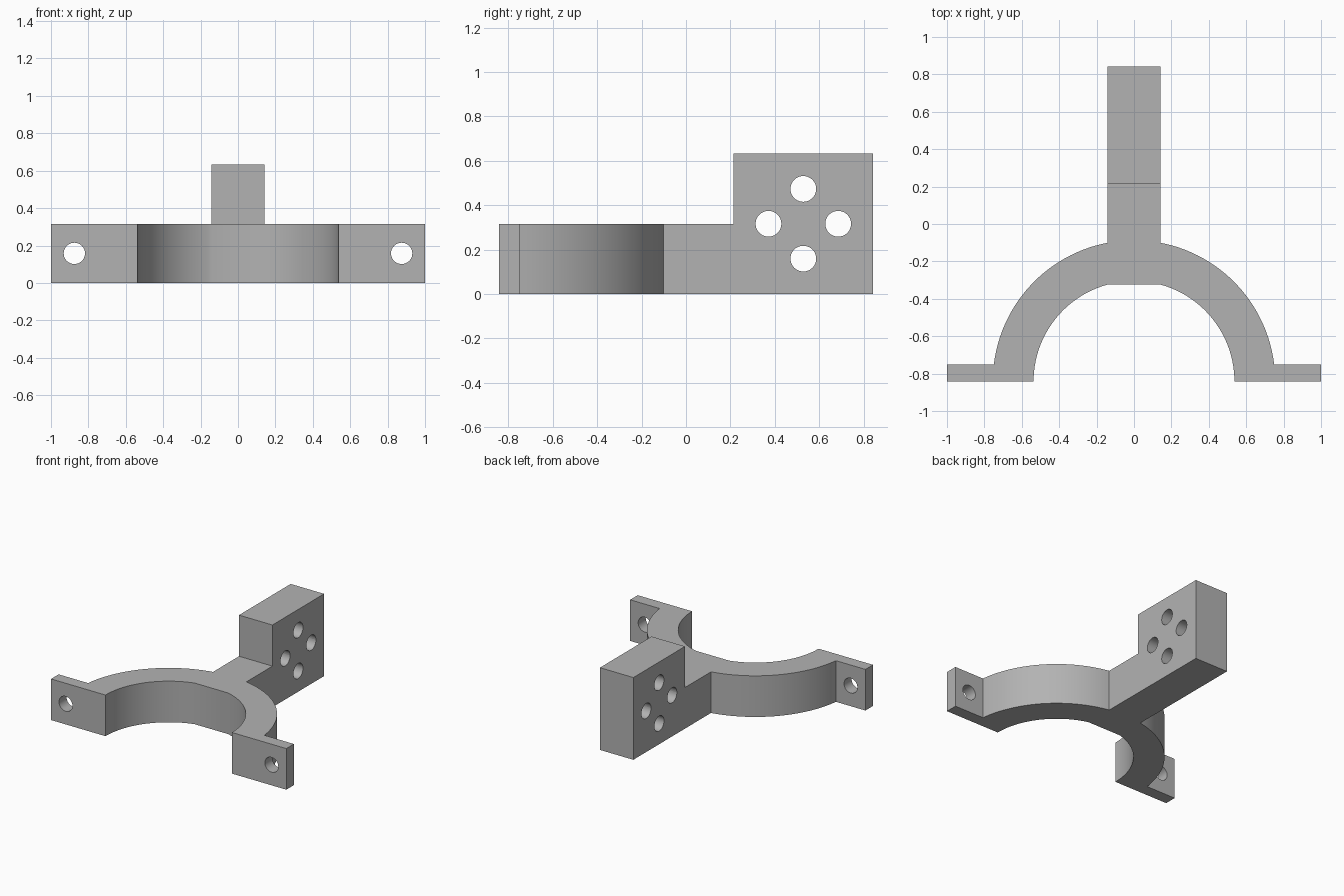
import bpy, bmesh
from math import asin, sin, cos, pi, radians
from mathutils import Matrix, Vector

cube = bpy.data.objects.get("Cube")
if cube:
    bpy.data.objects.remove(cube)

FRONT, BACK = -0.842, 0.842      # y extent, the arch is centred on the front plane
OUTER, INNER = 0.755, 0.537      # arch radii
STEM = 0.142                     # half width of the stem
EAR_BACK = -0.75
STEP = 0.215                     # y where the raised block starts
LOW, HIGH = 0.316, 0.632         # heights of arch and block

grey = bpy.data.materials.new("plain grey")
grey.use_nodes = True
grey.diffuse_color = (0.45, 0.45, 0.45, 1)
grey.node_tree.nodes["Principled BSDF"].inputs["Base Color"].default_value = grey.diffuse_color


def add_object(name, bm):
    bmesh.ops.recalc_face_normals(bm, faces=bm.faces[:])
    mesh = bpy.data.meshes.new(name)
    bm.to_mesh(mesh)
    bm.free()
    mesh.materials.append(grey)
    obj = bpy.data.objects.new(name, mesh)
    bpy.context.collection.objects.link(obj)
    return obj


def arc(radius, start, end, steps=32):
    angles = [start + (end - start) * i / steps for i in range(steps + 1)]
    return [(radius * cos(a), FRONT + radius * sin(a)) for a in angles]


# Right-hand half outline: flat crown, inner arc, ear, outer arc, stem
half = arc(INNER, pi / 2 - asin(STEM / INNER), 0)
half += [(1, FRONT), (1, EAR_BACK)]
half += arc(OUTER, asin((EAR_BACK - FRONT) / OUTER), pi / 2 - asin(STEM / OUTER))
half += [(STEM, BACK)]
outline = half + [(-x, y) for x, y in reversed(half)]

# Clamp body: extruded outline
bm = bmesh.new()
base = bm.faces.new([bm.verts.new((x, y, 0)) for x, y in outline])
top = bmesh.ops.extrude_face_region(bm, geom=[base], use_keep_orig=True)
bmesh.ops.translate(bm, vec=(0, 0, LOW), verts=[v for v in top["geom"] if isinstance(v, bmesh.types.BMVert)])

# Raised block: pull up the rear of the stem
bmesh.ops.bisect_plane(bm, geom=bm.verts[:] + bm.edges[:] + bm.faces[:],
                       plane_co=(0, STEP, 0), plane_no=(0, 1, 0))
rear = [f for f in bm.faces if f.calc_center_median().y > STEP
        and all(v.co.z > LOW - 0.01 for v in f.verts)]
raised = bmesh.ops.extrude_face_region(bm, geom=rear)
bmesh.ops.translate(bm, vec=(0, 0, HIGH - LOW), verts=[v for v in raised["geom"] if isinstance(v, bmesh.types.BMVert)])
body = add_object("clamp_bracket", bm)

# Drill cutters: a diamond of four through the block, one through each ear
bm = bmesh.new()


def drill(center, axis, radius, depth):
    turn = Vector((0, 0, 1)).rotation_difference(Vector(axis)).to_matrix().to_4x4()
    bmesh.ops.create_cone(bm, cap_ends=True, segments=40, radius1=radius, radius2=radius,
                          depth=depth, matrix=Matrix.Translation(center) @ turn)


block_y, spread = (STEP + BACK) / 2, 0.157
for dy, dz in ((1, 0), (-1, 0), (0, 1), (0, -1)):
    drill((0, block_y + dy * spread, LOW + dz * spread), (1, 0, 0), 0.058, 0.5)
for side in (-1, 1):
    drill((side * 0.875, (FRONT + EAR_BACK) / 2, LOW / 2), (0, 1, 0), 0.057, 0.3)
cutter = add_object("hole_cutters", bm)
cutter.hide_render = True

holes = body.modifiers.new("holes", "BOOLEAN")
holes.operation = "DIFFERENCE"
holes.solver = "EXACT"
holes.object = cutter

# Bake the holes, then smooth the curved walls
bpy.ops.object.select_all(action="DESELECT")
body.select_set(True)
bpy.context.view_layer.objects.active = body
bpy.ops.object.modifier_apply(modifier=holes.name)
bpy.data.objects.remove(cutter)
bpy.ops.object.shade_smooth_by_angle(angle=radians(20))
